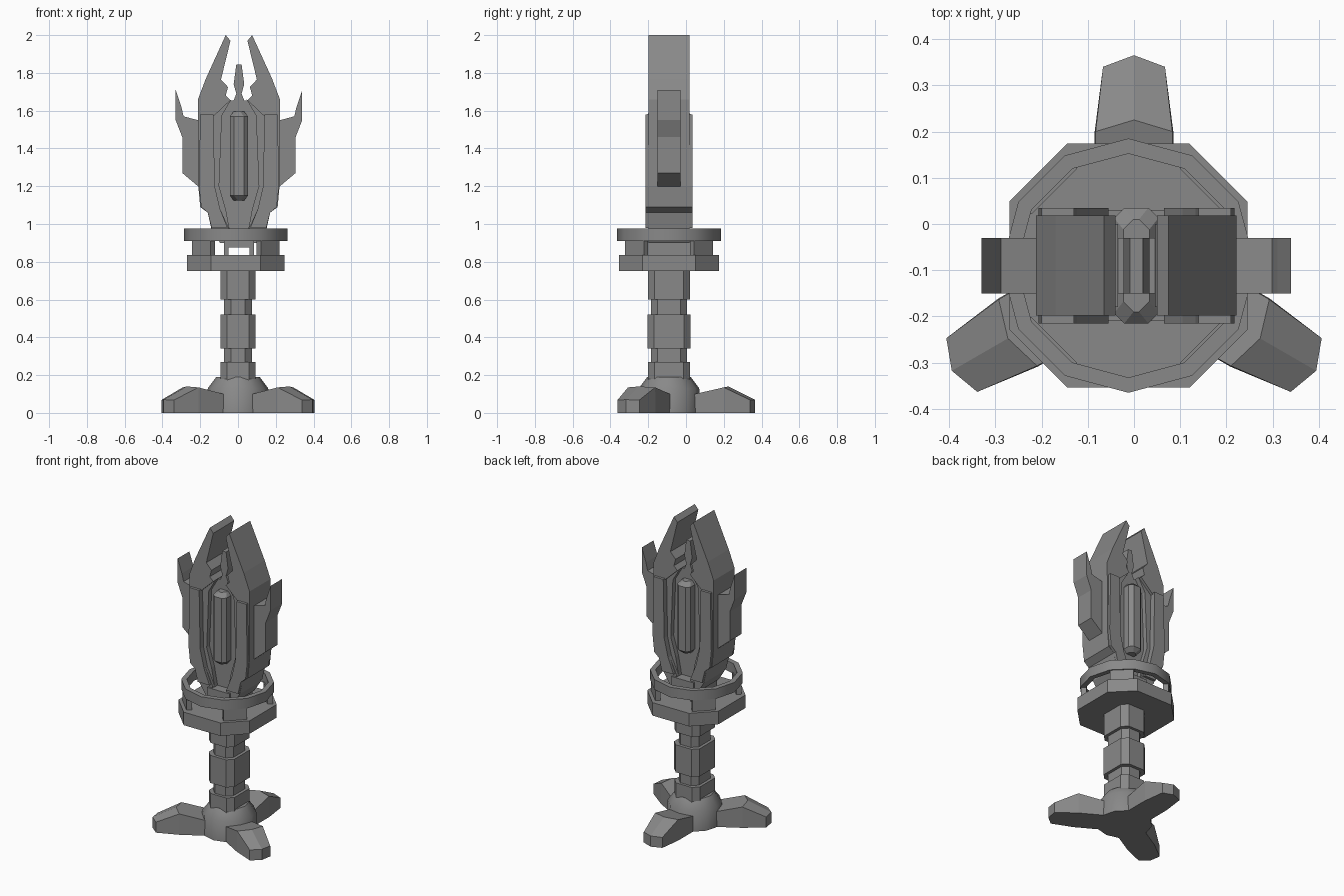
import bpy, bmesh
from math import radians, cos, sin, pi
from mathutils import Matrix, Vector

cube = bpy.data.objects.get("Cube")
if cube:
    bpy.data.objects.remove(cube)

CY = -0.09          # shared vertical axis
CX = 0.005

grey = bpy.data.materials.new("mid_grey")
grey.use_nodes = True
grey.diffuse_color = (0.25, 0.25, 0.25, 1)
grey.node_tree.nodes["Principled BSDF"].inputs["Base Color"].default_value = (0.25, 0.25, 0.25, 1)


def finish(name, bm, smooth=False):
    bmesh.ops.recalc_face_normals(bm, faces=bm.faces)
    me = bpy.data.meshes.new(name)
    bm.to_mesh(me)
    bm.free()
    me.materials.append(grey)
    ob = bpy.data.objects.new(name, me)
    bpy.context.collection.objects.link(ob)
    if smooth:
        bpy.ops.object.select_all(action='DESELECT')
        ob.select_set(True)
        bpy.context.view_layer.objects.active = ob
        bpy.ops.object.shade_smooth_by_angle(angle=radians(35))
    return ob


def plate(name, outline, half, side=1):
    """Extrude an x-z outline to +-half depth about the axis."""
    bm = bmesh.new()
    f = bm.faces.new([bm.verts.new((CX + side * x, CY - half, z)) for x, z in outline])
    new = bmesh.ops.extrude_face_region(bm, geom=[f])["geom"]
    bmesh.ops.translate(bm, vec=(0, 2 * half, 0),
                        verts=[v for v in new if isinstance(v, bmesh.types.BMVert)])
    return finish(name, bm)


def mirrored(half_outline):
    return half_outline + [(-x, z) for x, z in reversed(half_outline)]


def loft(name, loops, closed=False, smooth=False):
    """Skin a stack of equal-length point loops; closed joins last to first."""
    bm = bmesh.new()
    rings = [[bm.verts.new(p) for p in loop] for loop in loops]
    pairs = list(zip(rings, rings[1:]))
    if closed:
        pairs.append((rings[-1], rings[0]))
    else:
        bm.faces.new(rings[0])
        bm.faces.new(rings[-1])
    n = len(rings[0])
    for a, b in pairs:
        for i in range(n):
            j = (i + 1) % n
            bm.faces.new((a[i], a[j], b[j], b[i]))
    return finish(name, bm, smooth)


def octagon(hx, hy, cut, z, cx=0.0):
    pts = [(hx, cut - hy), (hx, hy - cut), (hx - cut, hy), (cut - hx, hy),
           (-hx, hy - cut), (-hx, cut - hy), (cut - hx, -hy), (hx - cut, -hy)]
    return [(cx + x, CY + y, z) for x, y in pts]


def circle(r, z, n=12, cx=0.0):
    return [(cx + r * cos(2 * pi * i / n), CY + r * sin(2 * pi * i / n), z) for i in range(n)]


# Tripod base
loft("base_hub", [circle(0.165, 0), circle(0.16, 0.13), circle(0.115, 0.19)], smooth=True)
for i, name in enumerate(("back_foot", "right_foot", "left_foot")):
    bm = bmesh.new()
    pts = [(0.455, 0, 0), (0.455, 0, 0.07), (0.315, 0, 0.14)]
    for s in (-1, 1):
        pts += [(0.05, s * 0.085, 0), (0.05, s * 0.085, 0.08), (0.29, s * 0.085, 0),
                (0.29, s * 0.083, 0.135), (0.43, s * 0.067, 0), (0.43, s * 0.067, 0.068)]
    for p in pts:
        bm.verts.new(p)
    bmesh.ops.convex_hull(bm, input=bm.verts)
    bmesh.ops.dissolve_limit(bm, angle_limit=radians(4), verts=bm.verts, edges=bm.edges)
    turn = Matrix.Rotation(radians(90 + 120 * i), 4, 'Z')
    bm.transform(Matrix.Translation((0, CY, 0)) @ turn)
    finish(name, bm)

# Stepped column
for name, z0, z1, hx, hy in (("column_foot", 0.17, 0.27, 0.092, 0.112),
                             ("lower_neck", 0.26, 0.35, 0.073, 0.095),
                             ("column_grip", 0.34, 0.52, 0.092, 0.115),
                             ("upper_neck", 0.51, 0.61, 0.073, 0.095),
                             ("column_head", 0.6, 0.76, 0.092, 0.112)):
    loft(name, [octagon(hx, hy, 0.035, z0), octagon(hx, hy, 0.035, z1)])

# Collar: octagonal plate, four diagonal posts and a round ring
RX = -0.012
loft("collar_plate", [octagon(0.257, 0.264, 0.125, 0.75, RX),
                      octagon(0.257, 0.264, 0.125, 0.835, RX)])
for i in range(4):
    bm = bmesh.new()
    bmesh.ops.create_cube(bm, size=1)
    bm.transform(Matrix.Translation((RX, CY, 0.872))
                 @ Matrix.Rotation(radians(45 + 90 * i), 4, 'Z')
                 @ Matrix.Translation((0.243, 0, 0))
                 @ Matrix.Diagonal((0.032, 0.14, 0.09, 1)))
    finish("collar_post_%d" % (i + 1), bm)
loft("collar_ring", [circle(0.275, 0.91, cx=RX), circle(0.275, 0.975, cx=RX),
                     circle(0.242, 0.975, cx=RX), circle(0.242, 0.91, cx=RX)],
     closed=True, smooth=True)

# Head: paired horned slabs, raised cheeks, inner trims, wings and support legs
slab = [(0.07, 2.0), (0.045, 1.97), (0.095, 1.765), (0.058, 1.725), (0.07, 1.68),
        (0.045, 1.655), (0.135, 1.57), (0.13, 1.2), (0.1, 1.08), (0.05, 0.97),
        (0.05, 0.9), (0.1, 0.9), (0.145, 0.97), (0.165, 1.06), (0.205, 1.09),
        (0.215, 1.2), (0.217, 1.66), (0.175, 1.77)]
cheek = [(0.135, 1.58), (0.205, 1.58), (0.212, 1.2), (0.2, 1.09), (0.165, 1.06),
         (0.145, 0.98), (0.06, 0.98), (0.1, 1.08), (0.128, 1.2)]
trim = [(0.04, 1.66), (0.14, 1.58), (0.14, 1.2), (0.12, 1.06), (0.06, 0.92),
        (0.04, 0.92), (0.07, 1.08), (0.105, 1.2), (0.09, 1.575)]
wing = [(0.2, 1.545), (0.293, 1.57), (0.305, 1.62), (0.335, 1.71), (0.335, 1.55),
        (0.3, 1.46), (0.3, 1.27), (0.205, 1.19)]
leg = [(0.055, 0.92), (0.055, 0.83), (0.08, 0.83), (0.08, 0.92)]
for word, s in (("left", 1), ("right", -1)):
    plate(word + "_horn_slab", slab, 0.108, s)
    plate(word + "_cheek", cheek, 0.125, s)
    plate(word + "_trim", trim, 0.09, s)
    plate(word + "_wing", wing, 0.06, s)
    plate(word + "_support_leg", leg, 0.12, s)

# Centre panel, its finger spike and the cross bar below
plate("centre_panel", mirrored([(0.045, 1.655), (0.13, 1.57), (0.12, 1.2),
                                (0.1, 1.08), (0.06, 0.9)]), 0.06)
plate("finger_spike", mirrored([(0.014, 1.845), (0.028, 1.74), (0.014, 1.69),
                                (0.03, 1.65)]), 0.06)
plate("cross_bar", mirrored([(0.08, 0.96), (0.08, 0.875)]), 0.12)

# Long faceted crystal showing on both faces
loft("crystal", [octagon(hx, hy, 0.022, z, CX) for hx, hy, z in
                 ((0.028, 0.1, 1.125), (0.048, 0.125, 1.15),
                  (0.048, 0.125, 1.57), (0.028, 0.1, 1.595))])
